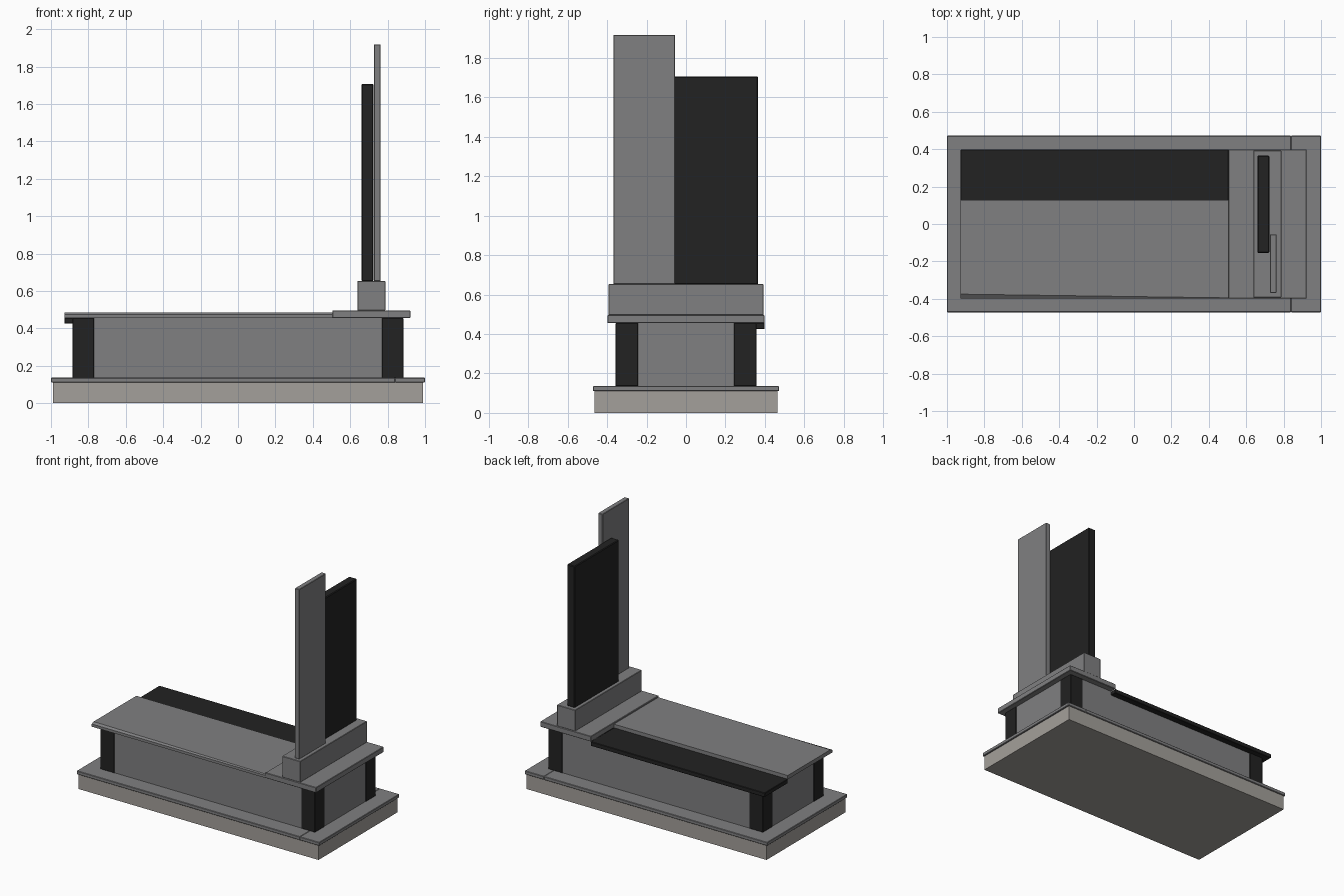
import bpy, bmesh

if "Cube" in bpy.data.objects:
    bpy.data.objects.remove(bpy.data.objects["Cube"])


def material(name, rgb):
    m = bpy.data.materials.new(name)
    m.diffuse_color = (*rgb, 1.0)
    m.use_nodes = True
    m.node_tree.nodes["Principled BSDF"].inputs["Base Color"].default_value = m.diffuse_color
    return m


GREY = material("grey granite", (0.215, 0.215, 0.22))
BLACK = material("black granite", (0.016, 0.016, 0.016))
CONCRETE = material("warm concrete", (0.37, 0.35, 0.325))


def block(name, x, y, z, mat, bevel=0.003):
    """Box given by its (min, max) range on each axis, with slim chamfers."""
    bm = bmesh.new()
    bmesh.ops.create_cube(bm, size=1)
    for v in bm.verts:
        for i, (lo, hi) in enumerate((x, y, z)):
            v.co[i] = hi if v.co[i] > 0 else lo
    me = bpy.data.meshes.new(name)
    bm.to_mesh(me)
    bm.free()
    me.materials.append(mat)
    ob = bpy.data.objects.new(name, me)
    bpy.context.collection.objects.link(ob)
    if bevel:
        mod = ob.modifiers.new("chamfer", 'BEVEL')
        mod.width = bevel
        mod.segments = 1
    return ob


# Foundation and the paving course on it (two pieces, seam near the head end)
block("foundation", (-0.988, 0.988), (-0.464, 0.464), (0, 0.112), CONCRETE, 0)
block("paving_long", (-0.999, 0.84), (-0.472, 0.472), (0.11, 0.136), GREY)
block("paving_head", (0.84, 0.999), (-0.472, 0.472), (0.11, 0.136), GREY)

# Tomb body: four corner posts with panels between them
for sx, xn in ((-1, "foot"), (1, "head")):
    for sy, yn in ((-1, "front"), (1, "back")):
        xs = sorted((sx * 0.77, sx * 0.884))
        ys = sorted((sy * 0.243, sy * 0.357))
        block(f"{xn}_{yn}_post", xs, ys, (0.135, 0.456), BLACK)
    block(f"{xn}_panel", sorted((sx * 0.84, sx * 0.879)), (-0.244, 0.244),
          (0.135, 0.456), GREY, 0)
for sy, yn in ((-1, "front"), (1, "back")):
    block(f"{yn}_panel", (-0.771, 0.771), sorted((sy * 0.312, sy * 0.352)),
          (0.135, 0.456), GREY, 0)

# Cover: lower black strip at the back, raised grey slab at the front
block("black_cover_strip", (-0.927, 0.506), (0.125, 0.399), (0.425, 0.457), BLACK)
cover = block("grey_cover_slab", (-0.927, 0.506), (-0.397, 0.128), (0.455, 0.484), GREY, 0)

# Front top edge of the cover has a chamfer that tapers away toward the head
bm = bmesh.new()
bm.from_mesh(cover.data)
bmesh.ops.bisect_plane(bm, geom=bm.verts[:] + bm.edges[:] + bm.faces[:],
                       plane_co=(0, 0, 0.475), plane_no=(0, 0, 1))
for v in bm.verts:
    if v.co.z > 0.48 and v.co.y < 0:
        v.co.y += 0.022 if v.co.x < 0 else 0.002
bm.to_mesh(cover.data)
bm.free()

# Head end: ledge, plinth and the two upright stones
block("head_slab", (0.504, 0.922), (-0.399, 0.399), (0.456, 0.496), GREY)
block("headstone_plinth", (0.638, 0.788), (-0.393, 0.393), (0.495, 0.653), GREY)
block("black_headstone", (0.66, 0.724), (-0.155, 0.366), (0.652, 1.707), BLACK, 0.005)
block("grey_headstone", (0.726, 0.763), (-0.368, -0.055), (0.652, 1.917), GREY)
